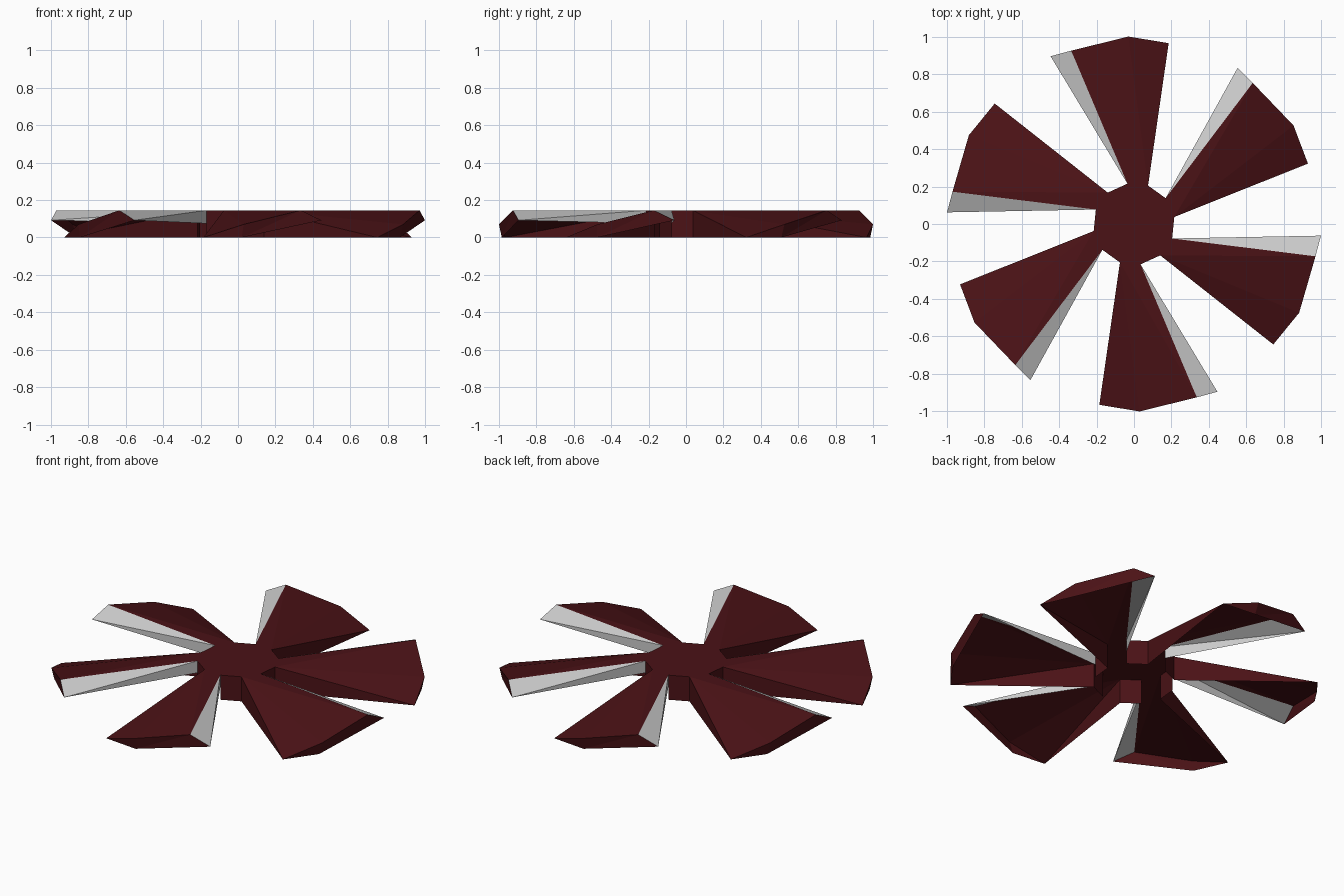
import bpy
from math import radians
from mathutils import Matrix, Vector

if "Cube" in bpy.data.objects:
    bpy.data.objects.remove(bpy.data.objects["Cube"])

maroon = bpy.data.materials.new("dark_maroon")
maroon.diffuse_color = (0.07, 0.006, 0.008, 1)
maroon.use_nodes = True
maroon.node_tree.nodes["Principled BSDF"].inputs["Base Color"].default_value = maroon.diffuse_color

H = 0.145      # overall height
COUNT = 6


def make(name, verts, faces, mat=None):
    mesh = bpy.data.meshes.new(name)
    mesh.from_pydata(verts, [], faces)
    mesh.update()
    if mat:
        mesh.materials.append(mat)
    obj = bpy.data.objects.new(name, mesh)
    bpy.context.collection.objects.link(obj)
    return obj


def turn(points, i):
    rot = Matrix.Rotation(radians(60 * i), 3, 'Z')
    return [rot @ Vector(p) for p in points]


# Corner points of the blade that points along +y
low_root = (0.075, 0.205, H)
low_root_base = (0.075, 0.205, 0)
high_root = (-0.035, 0.215, H)
high_root_base = (-0.035, 0.215, 0)
high_root_mid = (-0.035, 0.215, 0.075)
low_tip = (0.185, 0.965, 0)
peak = (-0.03, 1.0, 0.07)
peak_base = (-0.02, 0.985, 0)
ridge = (-0.335, 0.925, H)
strip_tip = (-0.445, 0.895, 0.092)

# Hub: twelve-sided cap, walls only in the gaps between blades, open below
cap, base = [], []
for i in range(COUNT):
    cap += turn([low_root, high_root], i)
    base += turn([low_root_base, high_root_base], i)
n = len(cap)
walls = [(k, n + k, n + (k + 1) % n, (k + 1) % n) for k in range(1, n, 2)]
make("hub", cap + base, [tuple(range(n))] + walls, maroon)

for i in range(COUNT):
    # Hollow pitched blade: top skin, low side wall and outer rim
    pts = [low_root, low_tip, peak, ridge, high_root,
           low_root_base, peak_base, strip_tip]
    make(f"blade_{i + 1}", turn(pts, i),
         [(0, 1, 2), (0, 2, 3), (0, 3, 4),
          (0, 5, 1),
          (1, 6, 2), (2, 6, 3), (3, 6, 7)], maroon)
    # Pale strip sloping down from the high edge
    make(f"edge_strip_{i + 1}",
         turn([high_root, ridge, strip_tip, high_root_mid], i),
         [(0, 1, 2), (0, 2, 3)])
